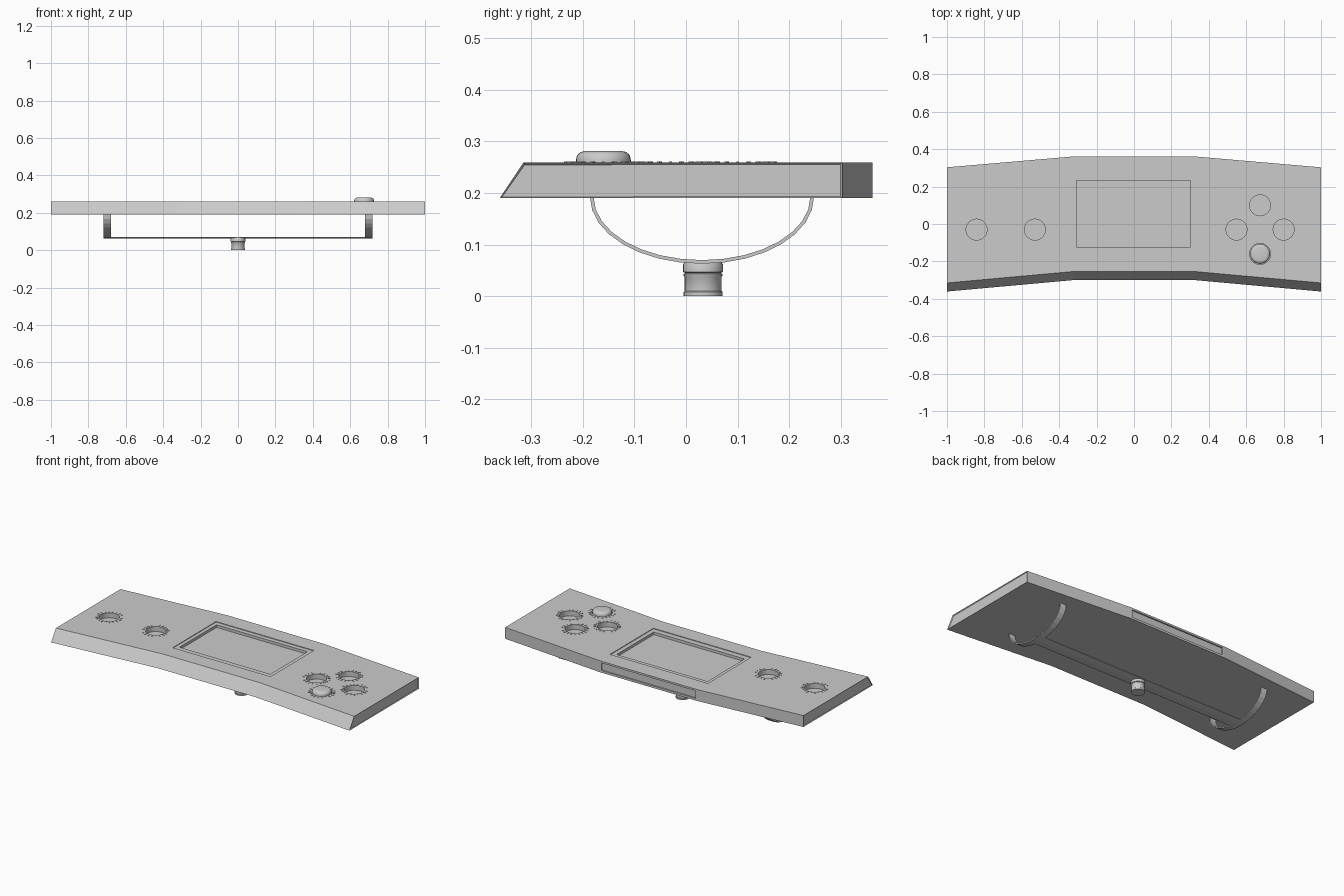
import bpy, bmesh, math
from mathutils import Matrix

if "Cube" in bpy.data.objects:
    bpy.data.objects.remove(bpy.data.objects["Cube"])

TOP, BOT = 0.259, 0.19
HOLES = [(-0.842, -0.03), (-0.53, -0.03), (0.548, -0.03),
         (0.80, -0.03), (0.674, 0.10), (0.674, -0.16)]


def finish(name, bm, smooth=False):
    bmesh.ops.recalc_face_normals(bm, faces=bm.faces)
    me = bpy.data.meshes.new(name)
    bm.to_mesh(me)
    bm.free()
    ob = bpy.data.objects.new(name, me)
    bpy.context.collection.objects.link(ob)
    if smooth:
        bpy.ops.object.select_all(action='DESELECT')
        ob.select_set(True)
        bpy.context.view_layer.objects.active = ob
        bpy.ops.object.shade_smooth_by_angle(angle=math.radians(35))
    return ob


def add_box(bm, x0, x1, y0, y1, z0, z1):
    m = Matrix.Translation(((x0 + x1) / 2, (y0 + y1) / 2, (z0 + z1) / 2))
    bmesh.ops.create_cube(bm, size=1, matrix=m @ Matrix.Diagonal((x1 - x0, y1 - y0, z1 - z0, 1)))


def add_cyl(bm, x, y, z0, z1, r, n=32):
    bmesh.ops.create_cone(bm, cap_ends=True, segments=n, radius1=r, radius2=r, depth=z1 - z0,
                          matrix=Matrix.Translation((x, y, (z0 + z1) / 2)))


def add_loft(bm, sections):
    """Skin closed sections into a capped solid."""
    rings = [[bm.verts.new(p) for p in s] for s in sections]
    n = len(rings[0])
    for a, b in zip(rings, rings[1:]):
        for i in range(n):
            j = (i + 1) % n
            bm.faces.new((a[i], a[j], b[j], b[i]))
    return [bm.faces.new(rings[0]), bm.faces.new(rings[-1])]


def add_lathe(bm, x, y, profile, n=32):
    """Revolve an (r, z) profile from bottom to top."""
    add_loft(bm, [[(x + r * math.cos(math.tau * i / n), y + r * math.sin(math.tau * i / n), z)
                   for i in range(n)] for r, z in profile])


def cut(target, bm):
    cutter = finish(target.name + "_cutter", bm)
    cutter.hide_render = True
    mod = target.modifiers.new("cut", 'BOOLEAN')
    mod.operation, mod.solver, mod.object = 'DIFFERENCE', 'EXACT', cutter
    bpy.context.view_layer.objects.active = target
    bpy.ops.object.modifier_apply(modifier=mod.name)
    bpy.data.objects.remove(cutter)


# main panel: swept-back slab with sloped front and recessed end faces
bm = bmesh.new()
caps = add_loft(bm, [[(x, f, BOT), (x, f + 0.046, TOP), (x, b, TOP), (x, b, BOT)]
                     for x, f, b in [(-1, -0.361, 0.303), (-0.325, -0.30, 0.361),
                                     (0.325, -0.30, 0.361), (1, -0.361, 0.303)]])
bmesh.ops.recalc_face_normals(bm, faces=bm.faces)
bmesh.ops.inset_individual(bm, faces=caps, thickness=0.005, depth=-0.005)
panel = finish("panel", bm)

# button holes and rear slot
bm = bmesh.new()
for x, y in HOLES:
    add_cyl(bm, x, y, TOP - 0.03, TOP + 0.02, 0.056)
add_box(bm, -0.315, 0.315, 0.353, 0.40, 0.203, 0.248)
cut(panel, bm)

# display: shallow outer step, then deeper screen recess
for x0, x1, y0, y1, d in [(-0.329, 0.327, -0.155, 0.26, 0.004),
                          (-0.307, 0.302, -0.122, 0.233, 0.02)]:
    bm = bmesh.new()
    add_box(bm, x0, x1, y0, y1, TOP - d, TOP + 0.02)
    cut(panel, bm)

# raised tick marks around each hole
bm = bmesh.new()
for x, y in HOLES:
    for k in range(20):
        m = Matrix.Translation((x, y, TOP)) @ Matrix.Rotation(math.tau * k / 20, 4, 'Z')
        bmesh.ops.create_cube(bm, size=1, matrix=m @ Matrix.Translation((0.069, 0, 0))
                              @ Matrix.Diagonal((0.014, 0.005, 0.004, 1)))
finish("tick_marks", bm)

# rounded push button
bx, by = HOLES[-1]
bm = bmesh.new()
prof = [(0.053, TOP - 0.03), (0.053, 0.265)]
prof += [(0.037 + 0.016 * math.cos(a), 0.265 + 0.016 * math.sin(a))
         for a in (math.pi / 8 * i for i in range(1, 5))]
add_lathe(bm, bx, by, prof)
button = finish("button", bm, True)

# mounting bracket: two half-ellipse hoops joined by a thin cross strip
N = 16


def arc_strip(bm, x0, x1, i0, i1, t):
    sections = []
    for i in range(i0, i1 + 1):
        a = math.pi * i / N
        c, s = math.cos(a), math.sin(a)
        po = (0.031 + 0.217 * c, BOT + 0.002 - 0.129 * s)
        pi = (0.031 + (0.217 - t) * c, BOT + 0.002 - (0.129 - t) * s)
        sections.append([(x0, *po), (x1, *po), (x1, *pi), (x0, *pi)])
    add_loft(bm, sections)


bm = bmesh.new()
for s in (-1, 1):
    arc_strip(bm, s * 0.70 - 0.02, s * 0.70 + 0.02, 0, N, 0.007)
finish("bracket_hoops", bm)
bm = bmesh.new()
arc_strip(bm, -0.68, 0.68, N // 2 - 1, N // 2 + 1, 0.006)
finish("bracket_cross_strip", bm)

# mounting socket under the strip, with a collar and grooves
bm = bmesh.new()
add_lathe(bm, 0, 0.033, [(0.038, 0), (0.038, 0.008), (0.036, 0.010), (0.036, 0.037),
                         (0.038, 0.040), (0.038, 0.043), (0.034, 0.045), (0.039, 0.047),
                         (0.039, 0.061), (0.036, 0.066)], 24)
finish("mount_socket", bm, True)
